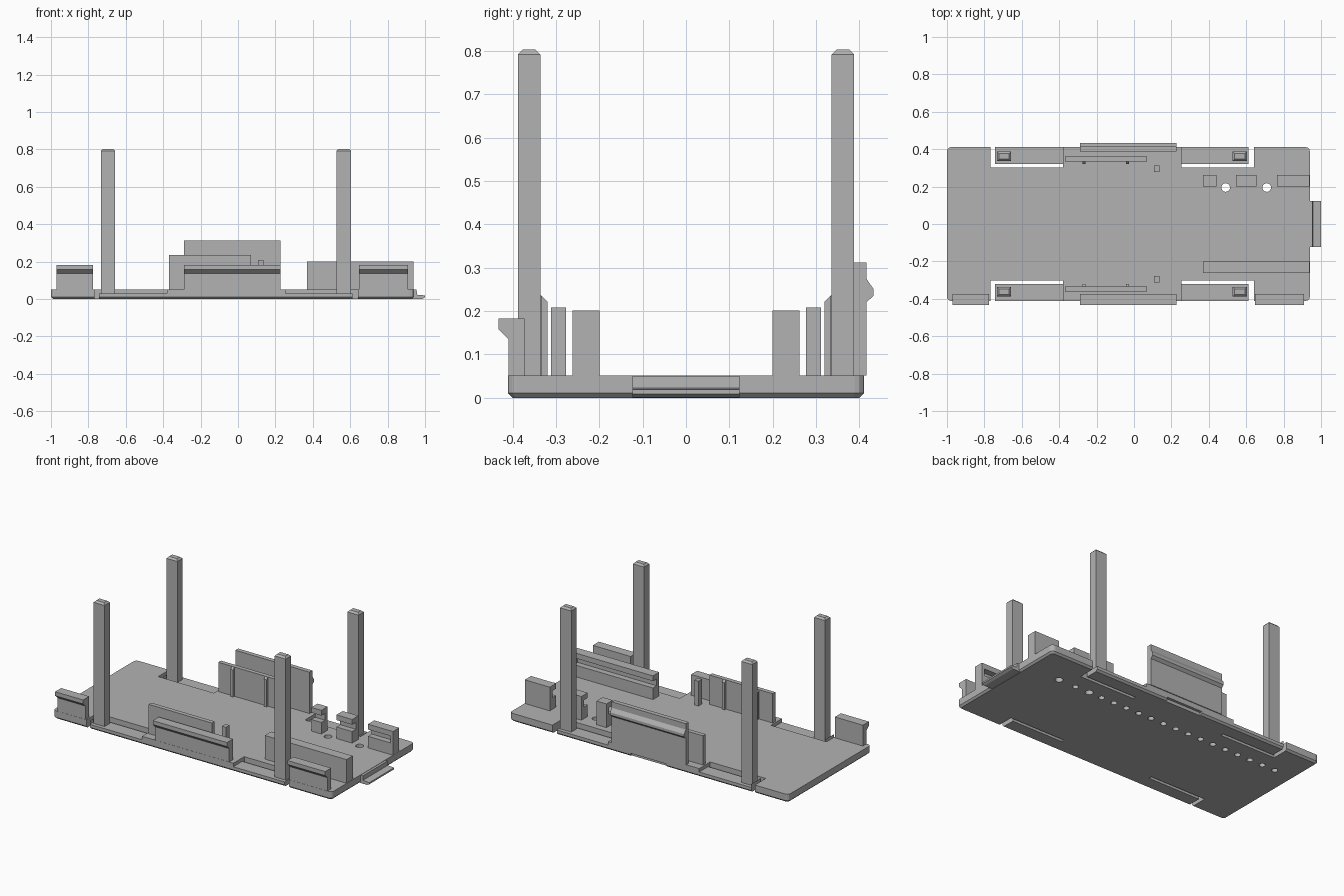
import bpy
import bmesh
from mathutils import Matrix, Vector

if "Cube" in bpy.data.objects:
    bpy.data.objects.remove(bpy.data.objects["Cube"], do_unlink=True)

grey = bpy.data.materials.new("plain grey")
grey.use_nodes = True
TONE = (0.45, 0.45, 0.45, 1)
grey.diffuse_color = TONE
grey.node_tree.nodes["Principled BSDF"].inputs["Base Color"].default_value = TONE


def add_box(bm, x, y, z):
    lo, hi = Vector((x[0], min(y), z[0])), Vector((x[1], max(y), z[1]))
    size = hi - lo
    mat = Matrix.Translation((lo + hi) / 2) @ Matrix.Diagonal((*size, 1))
    return bmesh.ops.create_cube(bm, size=1, matrix=mat)["verts"]


def finish(bm, name):
    bmesh.ops.recalc_face_normals(bm, faces=bm.faces[:])
    mesh = bpy.data.meshes.new(name)
    bm.to_mesh(mesh)
    bm.free()
    mesh.materials.append(grey)
    ob = bpy.data.objects.new(name, mesh)
    bpy.context.collection.objects.link(ob)
    return ob


def box(name, x, y, z):
    bm = bmesh.new()
    add_box(bm, x, y, z)
    return finish(bm, name)


def extrude_profile(name, pts, axis, span):
    """Extrude a (horizontal, z) profile along the x or y axis."""
    bm = bmesh.new()
    place = (lambda a, z: (span[0], a, z)) if axis == "x" else (lambda a, z: (a, span[0], z))
    face = bm.faces.new([bm.verts.new(place(a, z)) for a, z in pts])
    new = bmesh.ops.extrude_face_region(bm, geom=[face])["geom"]
    step = span[1] - span[0]
    move = (step, 0, 0) if axis == "x" else (0, step, 0)
    bmesh.ops.translate(bm, vec=move, verts=[v for v in new if isinstance(v, bmesh.types.BMVert)])
    return finish(bm, name)


def cut(target, bm):
    """Subtract the cutter and remove it afterwards."""
    cutter = finish(bm, "cutter")
    cutter.hide_render = True
    mod = target.modifiers.new("cut", "BOOLEAN")
    mod.operation = "DIFFERENCE"
    mod.solver = "EXACT"
    mod.object = cutter
    bpy.context.view_layer.objects.active = target
    bpy.ops.object.modifier_apply(modifier=mod.name)
    bpy.data.objects.remove(cutter, do_unlink=True)


# Base plate with clipped corners and a chamfered underside
EDGE = 0.411
bm = bmesh.new()
add_box(bm, (-1, 0.94), (-EDGE, EDGE), (0, 0.052))
upright = [e for e in bm.edges if abs(e.verts[0].co.z - e.verts[1].co.z) > 0.01]
bmesh.ops.bevel(bm, geom=upright, offset=0.022, segments=3, profile=0.5, affect="EDGES")
under = [e for e in bm.edges if all(v.co.z < 0.001 for v in e.verts)]
bmesh.ops.bevel(bm, geom=under, offset=0.011, segments=1, affect="EDGES")
plate = finish(bm, "base_plate")

# Spring arms: (slot end, arm tip, arm root), each cut free by an L slot and thinned
ARMS = [(-0.767, -0.743, -0.38), (0.642, 0.612, 0.255)]
long_slots, end_slots, pockets = bmesh.new(), bmesh.new(), bmesh.new()
for slot, tip, root in ARMS:
    for s in (-1, 1):
        whole = sorted((slot, root))
        add_box(long_slots, whole, (s * 0.302, s * 0.322), (-0.1, 0.1))
        add_box(end_slots, sorted((slot, tip)), (s * 0.305, s * 0.5), (-0.1, 0.1))
        add_box(pockets, sorted((tip, root)), (s * 0.315, s * 0.5), (0.03, 0.1))
for group in (long_slots, end_slots, pockets):
    cut(plate, group)

# Row of holes: two go through, the others are blind from below
holes = bmesh.new()
row = [0.71, 0.59] + [0.49 - 0.09 * i for i in range(16)]
for i, x in enumerate(row):
    top, radius = (0.1, 0.023) if i in (0, 2) else (0.03, 0.018)
    bmesh.ops.create_cone(holes, cap_ends=True, segments=20, radius1=radius, radius2=radius,
                          depth=top + 0.1, matrix=Matrix.Translation((x, 0.195, (top - 0.1) / 2)))
add_box(holes, (-0.15, 0.1), (0.395, 0.5), (-0.1, 0.02))
cut(plate, holes)

# Four tall posts with chamfered tops
for end, (x0, x1) in (("left", (-0.733, -0.657)), ("right", (0.527, 0.604))):
    for side, s in (("front", -1), ("back", 1)):
        bm = bmesh.new()
        add_box(bm, (x0, x1), (s * 0.336, s * 0.388), (0.025, 0.803))
        rim = [e for e in bm.edges if all(v.co.z > 0.8 for v in e.verts)]
        bmesh.ops.bevel(bm, geom=rim, offset=0.011, segments=1, affect="EDGES")
        finish(bm, f"{side}_{end}_post")

# Front hooked clips
hook = [(-0.373, 0.02), (-0.41, 0.02), (-0.41, 0.136), (-0.433, 0.158),
        (-0.433, 0.183), (-0.373, 0.183)]
CLIPS = {"left": (-0.97, -0.775), "middle": (-0.29, 0.226), "right": (0.647, 0.91)}
for place, span in CLIPS.items():
    extrude_profile(f"front_{place}_clip", hook, "x", span)

# Tall back clip with an outward ridge
ridge = [(0.388, 0.03), (0.41, 0.03), (0.41, 0.052), (0.416, 0.052), (0.416, 0.22), (0.432, 0.235),
         (0.432, 0.252), (0.416, 0.275), (0.416, 0.312), (0.388, 0.312)]
extrude_profile("back_clip", ridge, "x", CLIPS["middle"])

# Inner panels with guide ribs, and small pegs beside them
for side, s in (("front", -1), ("back", 1)):
    box(f"{side}_panel", (-0.37, 0.07), (s * 0.333, s * 0.36), (0.04, 0.236))
    rib = [(s * 0.34, 0.04), (s * 0.32, 0.04), (s * 0.32, 0.222), (s * 0.334, 0.236), (s * 0.34, 0.236)]
    for n, x in enumerate((-0.267, -0.035)):
        extrude_profile(f"{side}_rib_{n + 1}", rib, "x", (x - 0.009, x + 0.009))
    box(f"{side}_peg", (0.107, 0.135), (s * 0.277, s * 0.312), (0.04, 0.208))

# Card rails grooved on their inner faces, closed at the outer end
RAILS = [("front_rail", -1, 0.37, 0.939), ("back_rail_inner", 1, 0.37, 0.44),
         ("back_rail_middle", 1, 0.545, 0.655), ("back_rail_outer", 1, 0.765, 0.939)]
for name, s, x0, x1 in RAILS:
    rail = box(name, (x0, x1), (s * 0.2, s * 0.262), (0.04, 0.201))
    groove = bmesh.new()
    stop = 0.92 if x1 > 0.9 else x1 + 0.1
    add_box(groove, (x0 - 0.1, stop), (s * 0.15, s * 0.237), (0.125, 0.168))
    cut(rail, groove)

# Thin end tongue with clipped outer corners
tongue = [(0.92, 0.05), (0.955, 0.05), (0.957, 0.023), (1, 0.019), (1, 0.009), (0.985, 0.001), (0.92, 0.001)]
extrude_profile("end_tongue", tongue, "y", (-0.123, 0.123))
